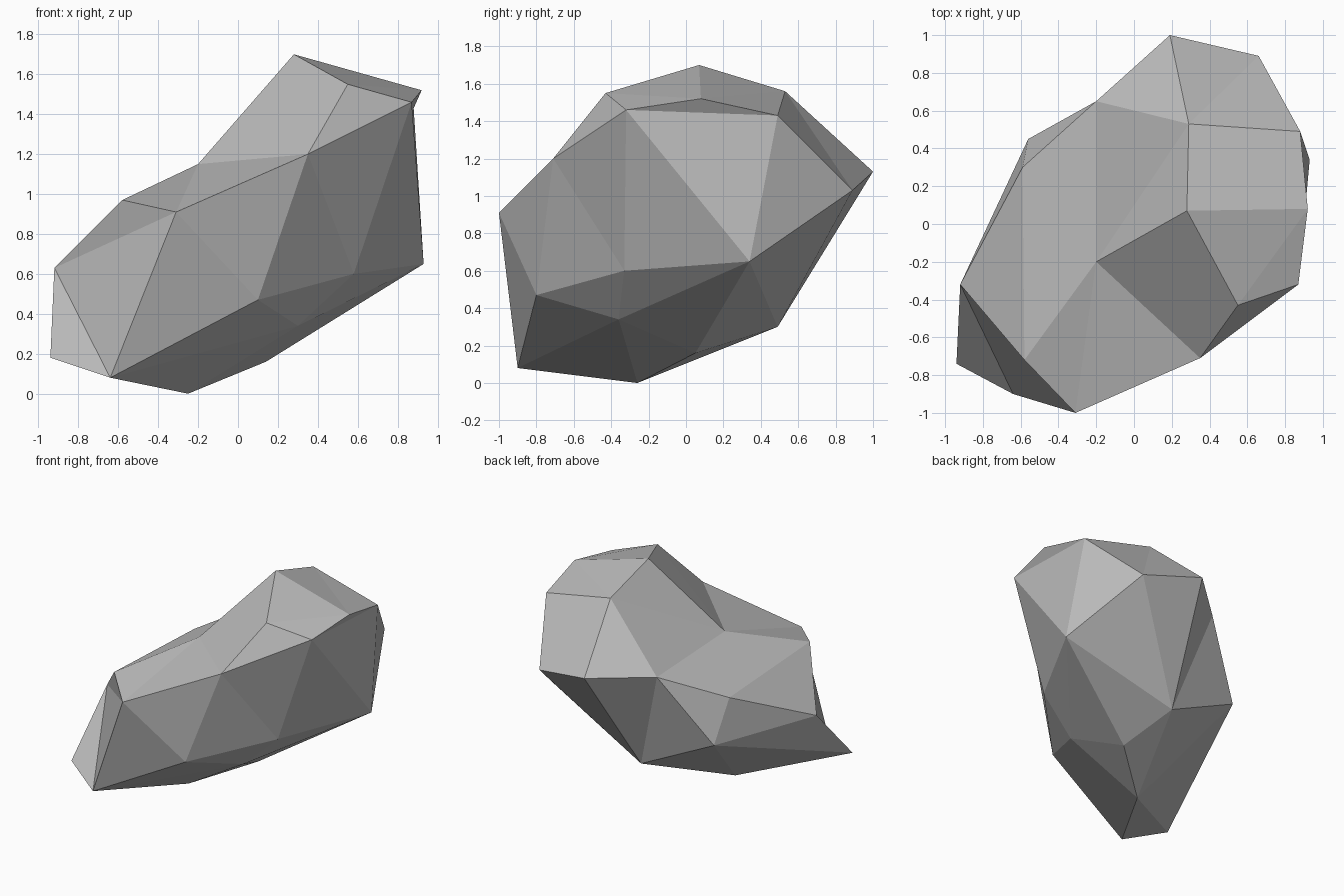
import bpy
import bmesh

# Remove the default cube only
default_cube = bpy.data.objects.get("Cube")
if default_cube:
    bpy.data.objects.remove(default_cube, do_unlink=True)


def make_material(name, colour):
    material = bpy.data.materials.new(name)
    material.use_nodes = True
    material.diffuse_color = colour
    material.node_tree.nodes["Principled BSDF"].inputs["Base Color"].default_value = colour
    return material


# Corner points of the boulder, grouped by region
corners = {
    # crown
    "A": (.28, .07, 1.7), "B": (.55, -.43, 1.55), "C": (.87, -.32, 1.46),
    "D": (.92, .08, 1.52), "N": (.88, .49, 1.43), "O": (.29, .53, 1.56),
    # saddle and shoulders
    "E": (.35, -.71, 1.2), "F": (-.2, -.2, 1.15), "G": (-.31, -1, .91),
    "H": (-.58, -.72, .97), "W": (-.2, .65, 1.11), "X": (-.59, .3, .92),
    # sides
    "I": (-.92, -.32, .63), "M": (.93, .34, .65), "P": (.19, 1, 1.13),
    "Q": (.66, .89, 1.03), "R": (.1, -.8, .47), "S": (.58, -.33, .6),
    "Y": (-.56, .45, .59),
    # underside
    "J": (-.94, -.74, .18), "K": (-.64, -.9, .08), "L": (-.25, -.26, 0),
    "T": (.3, -.36, .34), "U": (.05, .49, .3), "V": (.14, .05, .16),
}

mesh_builder = bmesh.new()
points = {key: mesh_builder.verts.new(place) for key, place in corners.items()}


def fan(hub, rim):
    """Triangles from a hub corner to each step along a rim of corners."""
    for first, second in zip(rim, rim[1:]):
        mesh_builder.faces.new([points[hub], points[first], points[second]])


# Closed fans: the rim returns to its start around the hub
fan("F", "EGHXWOABE")    # saddle
fan("D", "ABCNOA")       # crown
fan("M", "CNQUVTSC")     # steep side
fan("P", "OQUWO")        # back
fan("Y", "UWXIJLU")      # back flank
fan("K", "GRTLJIG")      # low front corner

# Open fans: the facets left between the hubs
fan("E", "BCSRG")        # front face
fan("H", "GIX")          # low shoulder
fan("V", "TLU")          # base
fan("S", "RT")           # front undercut
fan("N", "OQ")           # back crown edge

bmesh.ops.recalc_face_normals(mesh_builder, faces=mesh_builder.faces[:])
for face in mesh_builder.faces:
    face.smooth = False

boulder_mesh = bpy.data.meshes.new("boulder")
mesh_builder.to_mesh(boulder_mesh)
mesh_builder.free()
boulder_mesh.materials.append(make_material("stone grey", (.5, .5, .5, 1)))
boulder = bpy.data.objects.new("boulder", boulder_mesh)
bpy.context.collection.objects.link(boulder)
